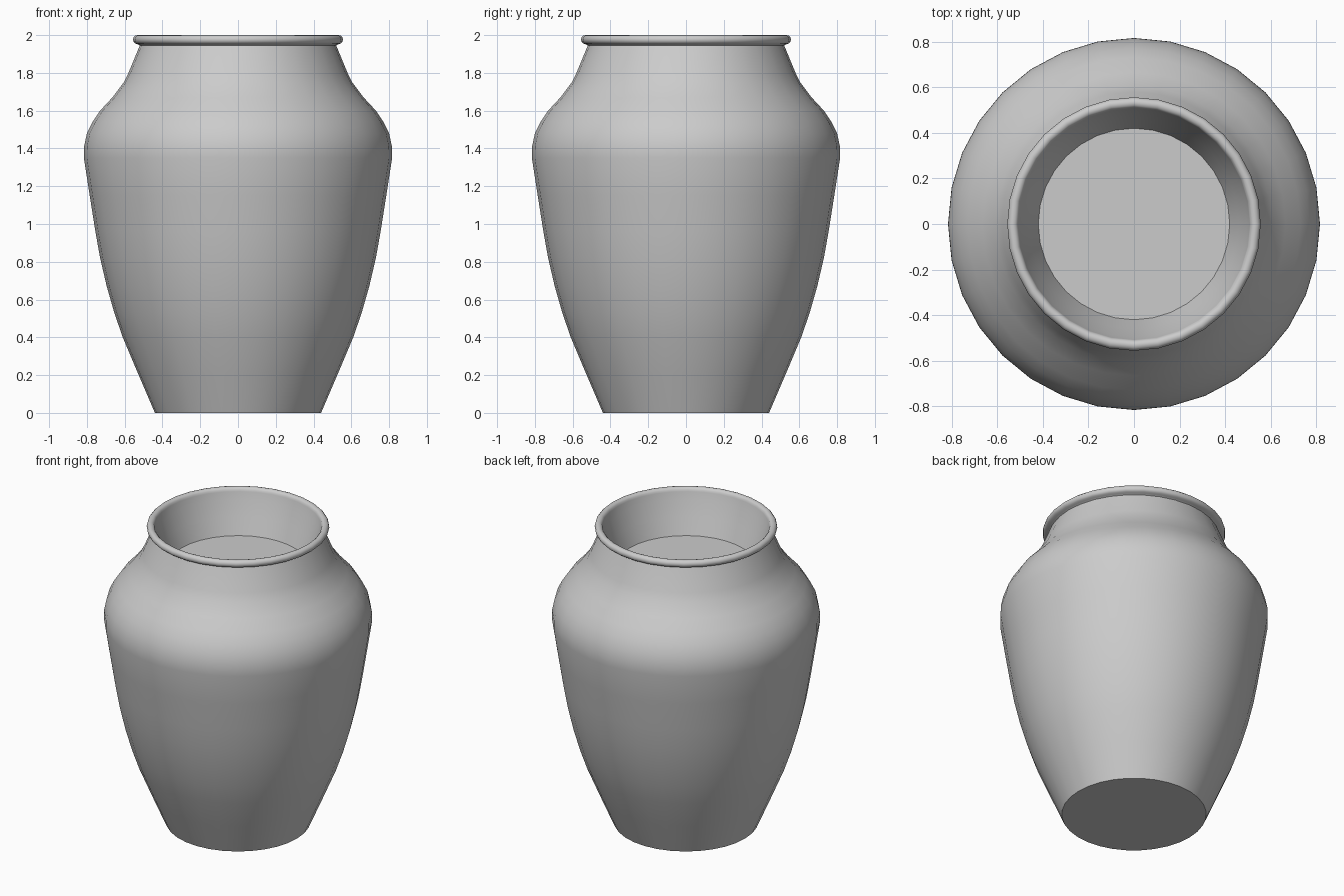
import bpy
import bmesh
import math
from mathutils import Matrix, Vector

cube = bpy.data.objects.get("Cube")
if cube:
    bpy.data.objects.remove(cube, do_unlink=True)

SIDES = 32

# Single clay colour
clay = bpy.data.materials.new("grey_clay")
clay.use_nodes = True
clay.diffuse_color = (0.6, 0.6, 0.6, 1)
shader = next(n for n in clay.node_tree.nodes if n.type == 'BSDF_PRINCIPLED')
shader.inputs["Base Color"].default_value = clay.diffuse_color

# Half section as (radius, height): base, belly, shoulder and neck
outside = [(0, 0), (0.44, 0), (0.53, 0.21), (0.61, 0.4), (0.655, 0.53),
           (0.695, 0.67), (0.73, 0.82), (0.755, 0.96), (0.785, 1.15),
           (0.816, 1.35), (0.815, 1.41), (0.80, 1.48), (0.77, 1.54),
           (0.73, 1.6), (0.665, 1.67), (0.605, 1.75), (0.58, 1.8),
           (0.52, 1.945)]

# Rolled lip, swept from its underside over the top to the inside
lip = [(0.532 + 0.024 * math.cos(a), 1.976 + 0.024 * math.sin(a))
       for a in (math.radians(d) for d in range(-90, 181, 30))]

# Tapered mouth ending in a shallow floor
inside = [(0.495, 1.93), (0.46, 1.83), (0.42, 1.72), (0, 1.72)]


def lathe(name, profile):
    bm = bmesh.new()
    verts = [bm.verts.new((0, -r, z)) for r, z in profile]
    edges = [bm.edges.new(pair) for pair in zip(verts, verts[1:])]
    bmesh.ops.spin(bm, geom=verts + edges, cent=(0, 0, 0), axis=(0, 0, 1),
                   angle=math.tau, steps=SIDES, use_duplicate=False)
    bmesh.ops.remove_doubles(bm, verts=bm.verts[:], dist=0.0005)
    bmesh.ops.recalc_face_normals(bm, faces=bm.faces[:])
    mesh = bpy.data.meshes.new(name)
    bm.to_mesh(mesh)
    bm.free()
    obj = bpy.data.objects.new(name, mesh)
    bpy.context.collection.objects.link(obj)
    mesh.materials.append(clay)
    return obj


vase = lathe("vase", outside + lip + inside)
bpy.ops.object.select_all(action='DESELECT')
vase.select_set(True)
bpy.context.view_layer.objects.active = vase
bpy.ops.object.shade_smooth_by_angle(angle=math.radians(50))
